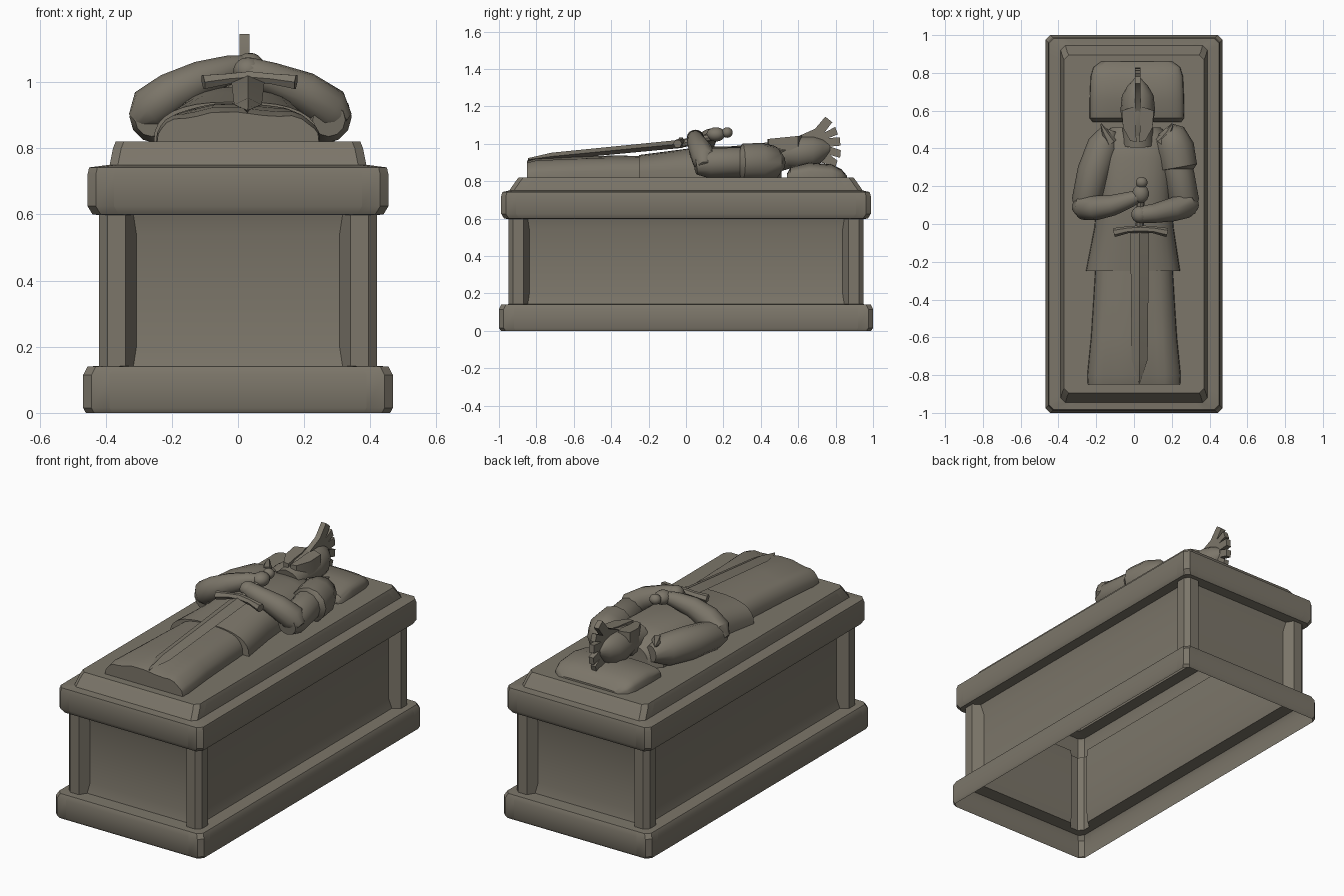
import bpy, bmesh, math
from mathutils import Vector

if "Cube" in bpy.data.objects:
    bpy.data.objects.remove(bpy.data.objects["Cube"])

stone = bpy.data.materials.new("weathered stone")
stone.diffuse_color = (0.20, 0.18, 0.142, 1)
stone.use_nodes = True
stone.node_tree.nodes["Principled BSDF"].inputs["Base Color"].default_value = stone.diffuse_color


def finish(name, bm, angle=40):
    bmesh.ops.recalc_face_normals(bm, faces=bm.faces)
    me = bpy.data.meshes.new(name)
    bm.to_mesh(me)
    bm.free()
    ob = bpy.data.objects.new(name, me)
    bpy.context.collection.objects.link(ob)
    me.materials.append(stone)
    bpy.ops.object.select_all(action='DESELECT')
    ob.select_set(True)
    bpy.context.view_layer.objects.active = ob
    bpy.ops.object.shade_smooth_by_angle(angle=math.radians(angle))
    return ob


def loft(name, rings, start=True, end=True, angle=40):
    """Skin a list of closed rings, with optional end caps."""
    bm = bmesh.new()
    vs = [[bm.verts.new(p) for p in r] for r in rings]
    n = len(vs[0])
    for a, b in zip(vs, vs[1:]):
        for i in range(n):
            bm.faces.new((a[i], a[(i + 1) % n], b[(i + 1) % n], b[i]))
    if start:
        bm.faces.new(vs[0])
    if end:
        bm.faces.new(vs[-1])
    return finish(name, bm, angle)


def tube(name, pts, n=12):
    """Round limb through points (x, y, z, radius)."""
    rings = []
    P = [Vector(p[:3]) for p in pts]
    for i, p in enumerate(P):
        d = (P[min(i + 1, len(P) - 1)] - P[max(i - 1, 0)]).normalized()
        u = d.cross(Vector((0, 0, 1)))
        u = u.normalized() if u.length > 1e-4 else Vector((1, 0, 0))
        v = u.cross(d)
        r = pts[i][3]
        rings.append([p + r * (u * math.cos(t) + v * math.sin(t))
                      for t in (2 * math.pi * k / n for k in range(n))])
    return loft(name, rings)


def mound(name, sections, power=0.7, folds=0.0, z0=0.815, n=16):
    """Half-round draped form along y; sections are (y, x centre, half width, top z)."""
    rings = []
    for k, (y, xc, w, zt) in enumerate(sections):
        ring = []
        for i in range(n + 1):
            t = math.pi * i / n
            c, s = math.cos(t), math.sin(t)
            f = 1 + folds * k * math.sin(i * math.pi / 2 + 0.7)
            ring.append((xc + w * math.copysign(abs(c) ** power, c), y,
                         z0 + (zt - z0) * max(s, 0) ** power * f))
        rings.append(ring)
    return loft(name, rings)


def plate(name, pts, offset):
    """Flat polygon extruded along an offset."""
    o = Vector(offset)
    return loft(name, [[Vector(p) for p in pts], [Vector(p) + o for p in pts]], angle=30)


def blob(name, loc, size):
    bm = bmesh.new()
    bmesh.ops.create_uvsphere(bm, u_segments=14, v_segments=9, radius=1)
    for v in bm.verts:
        v.co = Vector([v.co[i] * size[i] + loc[i] for i in range(3)])
    return finish(name, bm)


# tomb chest: hollow shell, open underneath, with recessed side panels
def chest_ring(z, hx, hy, d, c=0.025, pw=0.08):
    q = [(hx - d, hy - pw - d * 0.6), (hx, hy - pw), (hx, hy - c),
         (hx - c, hy), (hx - pw, hy), (hx - pw - d * 0.6, hy - d)]
    ring = []
    for sx, sy in ((1, 1), (-1, 1), (-1, -1), (1, -1)):
        part = [(sx * x, sy * y, z) for x, y in q]
        ring += part if sx * sy > 0 else part[::-1]
    return ring


profile = [(0, .46, .99, 0), (.015, .468, 1, 0), (.115, .468, 1, 0), (.14, .455, .988, 0),
           (.142, .42, .95, .04), (.2, .42, .95, .055), (.54, .42, .95, .055),
           (.598, .42, .95, .04), (.6, .44, .972, 0), (.625, .455, .988, 0),
           (.72, .455, .988, 0), (.742, .45, .982, 0), (.75, .388, .945, 0),
           (.80, .378, .91, 0), (.82, .37, .895, 0)]
loft("tomb_chest", [chest_ring(*p) for p in profile], start=False, angle=35)

# pillow
mound("pillow", [(.54, .015, .235, .84), (.56, .015, .25, .875), (.66, .015, .25, .9),
                 (.78, .015, .245, .89), (.83, .015, .23, .865), (.86, .015, .19, .83)], .5)

# robed lower body and tunic
mound("robe", [(-.15, 0, .2, .935), (-.4, 0, .215, .935), (-.6, 0, .228, .93),
               (-.8, 0, .248, .92), (-.85, 0, .245, .905)], .7, .018)
mound("tunic", [(.51, .01, .13, .93), (.46, .01, .19, .96), (.35, .01, .2, .985),
                (.1, .0, .2, .985), (-.02, 0, .21, .97), (-.25, -.005, .25, .94)], .75)
tube("neck", [(.02, .42, .92, .085), (.02, .58, .95, .075)])

# arms: upper arm then forearm folded to the hilt
tube("left_upper_arm", [(-.13, .5, .9, .045), (-.16, .42, .9, .085), (-.21, .28, .9, .09),
                        (-.25, .12, .895, .08), (-.262, .05, .885, .05)])
tube("left_forearm", [(-.31, .09, .88, .03), (-.27, .09, .915, .068), (-.2, .085, .965, .065),
                      (-.11, .1, 1.01, .055), (-.02, .13, 1.04, .042), (.03, .15, 1.05, .03)])
tube("right_upper_arm", [(.15, .48, .9, .05), (.2, .4, .9, .085), (.24, .26, .9, .08),
                         (.265, .12, .895, .08), (.275, .05, .885, .05)])
tube("right_forearm", [(.325, .1, .88, .03), (.28, .1, .915, .068), (.2, .075, .97, .062),
                       (.1, .055, 1.01, .05), (.03, .05, 1.03, .045), (0, .045, 1.03, .025)])
blob("left_fist", (.035, .16, 1.05), (.045, .05, .038))
blob("right_fist", (.03, .05, 1.035), (.045, .045, .04))

# shoulder armour and collar points
tube("shoulder_plate", [(.16, .5, .9, .05), (.185, .47, .9, .09), (.215, .4, .9, .105),
                        (.235, .3, .9, .1), (.235, .29, .9, .08)])
for s in (-1, 1):
    tube("collar_point", [(.01 + s * .13, .43, .95, .03), (.015 + s * .165, .48, .96, .02),
                          (.015 + s * .19, .53, .965, .004)], 6)

# helmet
helm = [(.44, .04, .045, .955), (.5, .075, .075, .95), (.6, .092, .09, .95),
        (.68, .084, .085, .955), (.73, .055, .06, .965), (.77, .018, .022, .975)]
loft("helmet", [[(.02 + rx * math.cos(t), y, zc + rz * math.sin(t))
                 for t in (2 * math.pi * k / 16 for k in range(16))]
                for y, rx, rz, zc in helm])
cheek = [(.006, .435), (.04, .44), (.078, .51), (.085, .6), (.025, .62), (.012, .57), (.012, .5)]
for s in (-1, 1):
    plate("cheek_guard", [(.02 + s * x, y, .95 + (y - .43) * .1) for x, y in cheek],
          (0, 0, .075))
plate("crest", [(.005, y, z) for y, z in
                [(.56, 1.02), (.6, 1.04), (.69, 1.08), (.745, 1.145), (.782, 1.115),
                 (.74, 1.06), (.798, 1.09), (.812, 1.05), (.76, 1.03), (.822, 1.035),
                 (.826, .99), (.77, .985), (.828, .965), (.824, .925), (.77, .94),
                 (.81, .91), (.8, .88), (.72, .9), (.64, .97)]], (.03, 0, 0))

# sword
def diamond(y, w, h, z, x=.03):
    return [(x + w, y, z), (x, y, z + h), (x - w, y, z), (x, y, z - h)]

loft("sword_blade", [diamond(-.02, .05, .022, 1.0), diamond(-.72, .042, .02, .932),
                     diamond(-.845, .002, .008, .915)], angle=20)
tube("sword_grip", [(.03, -.03, 1.0, .022), (.036, .2, 1.05, .02)], 8)
blob("pommel", (.04, .22, 1.06), (.032, .03, .028))
tube("crossguard", [(-.105, -.045, 1.0, .024), (-.03, -.03, 1.01, .018), (.035, -.027, 1.015, .02),
                    (.1, -.03, 1.01, .018), (.175, -.045, 1.0, .024)], 6)
